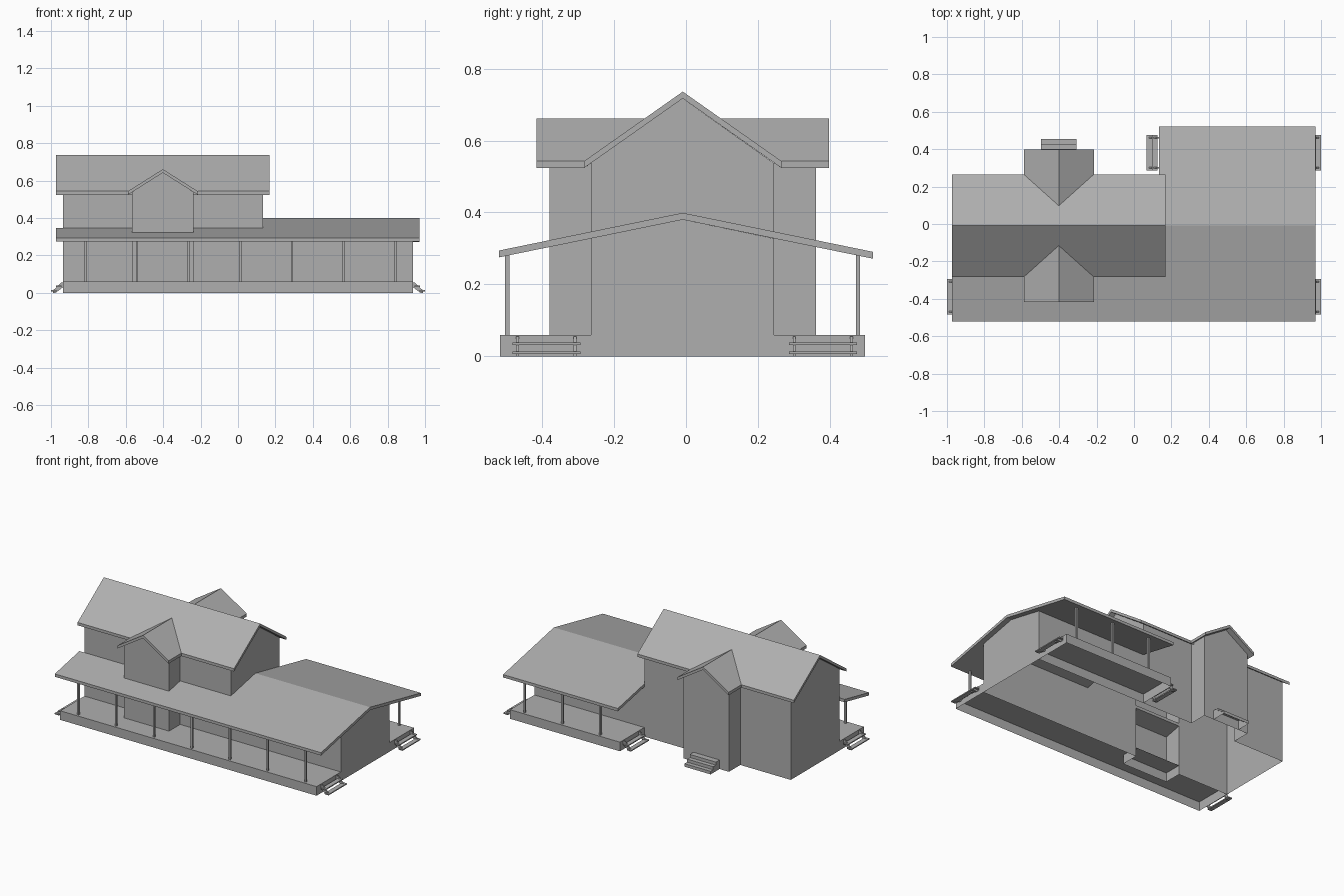
import bpy

if "Cube" in bpy.data.objects:
    bpy.data.objects.remove(bpy.data.objects["Cube"])

C = -0.009                      # ridge line in y
X0, X1, X2 = -0.935, 0.133, 0.935   # left end, tall/low break, right end
YF, YB = -0.264, 0.244          # main front and back walls
BX0, BX1, BXC = -0.567, -0.237, -0.402   # bay sides and centre
BYF, BYB = -0.38, 0.362         # bay front and back walls
DECK = 0.06

grey = bpy.data.materials.new("mid_grey")
grey.diffuse_color = (0.43, 0.43, 0.43, 1)
grey.use_nodes = True
grey.node_tree.nodes["Principled BSDF"].inputs["Base Color"].default_value = grey.diffuse_color


def mesh(name, polys):
    verts, faces = [], []
    for p in polys:
        faces.append(list(range(len(verts), len(verts) + len(p))))
        verts += p
    me = bpy.data.meshes.new(name)
    me.from_pydata(verts, [], faces)
    me.materials.append(grey)
    ob = bpy.data.objects.new(name, me)
    bpy.context.collection.objects.link(ob)
    return ob


def slab(name, top, dz):
    """Polygon thickened straight down."""
    n = len(top)
    low = [(x, y, z - dz) for x, y, z in top]
    sides = [[top[i], low[i], low[(i + 1) % n], top[(i + 1) % n]] for i in range(n)]
    return mesh(name, [top, low[::-1]] + sides)


def box(name, x0, x1, y0, y1, z0, z1):
    return slab(name, [(x0, y0, z1), (x1, y0, z1), (x1, y1, z1), (x0, y1, z1)], z1 - z0)


def wall(a, b, top, bottom=0.0):
    return [(*a, bottom), (*b, bottom), (*b, top), (*a, top)]


def upper_z(y):
    return 0.736 - 0.704 * abs(y - C)


def lower_z(y):
    return 0.399 - 0.205 * abs(y - C)


T = 0.019                       # roof thickness
HI = upper_z(YF) - T            # tall wall height
LO = lower_z(YF) - T            # low wall height

# Tall block walls: front and back runs either side of the bays, open below
walls = []
for y, by in ((YF, BYF), (YB, BYB)):
    walls += [wall((X0, y), (BX0, y), HI), wall((BX1, y), (X1, y), HI)]
    walls += [wall((x, y), (x, by), HI) for x in (BX0, BX1)]
    walls.append([(BX0, by, 0), (BX1, by, 0), (BX1, by, HI), (BXC, by, 0.643), (BX0, by, HI)])
walls.append([(X0, YF, 0), (X0, YB, 0), (X0, YB, HI), (X0, C, 0.717), (X0, YF, HI)])
walls.append([(X1, YF, LO), (X1, C, 0.380), (X1, YB, LO),
              (X1, YB, HI), (X1, C, 0.717), (X1, YF, HI)])
mesh("tall_walls", walls)

# Single storey wing walls
mesh("wing_walls", [
    wall((X1, YF), (X2, YF), LO), wall((X1, YB), (X2, YB), LO),
    [(X2, YF, 0), (X2, YB, 0), (X2, YB, LO), (X2, C, 0.380), (X2, YF, LO)]])

# Porch decks with skirts, open below
for name, x0, yo, yi in (("front_deck", X0, -0.517, YF), ("back_deck", X1, 0.498, YB)):
    mesh(name, [[(x0, yo, DECK), (X2, yo, DECK), (X2, yi, DECK), (x0, yi, DECK)],
                wall((x0, yo), (X2, yo), DECK),
                wall((x0, yo), (x0, yi), DECK), wall((X2, yo), (X2, yi), DECK)])

# Upper main roof
for name, s in (("upper_roof_front", -1), ("upper_roof_back", 1)):
    e = C + s * 0.274
    slab(name, [(-0.972, e, upper_z(e)), (0.169, e, upper_z(e)),
                (0.169, C, 0.736), (-0.972, C, 0.736)], T)

# Cross gable roofs, cut along the valleys
for name, s in (("front", -1), ("back", 1)):
    out = C + s * 0.407
    for side, hx in (("left", -1), ("right", 1)):
        ex = BXC + hx * 0.187
        slab(f"{name}_gable_roof_{side}",
             [(ex, out, 0.543), (ex, C + s * 0.274, 0.543),
              (BXC, C + s * 0.106, 0.661), (BXC, out, 0.661)], T)


# Lower roof: wing slopes and the porch strip beside the tall block
def lower_slope(name, x0, x1, y0, y1):
    slab(name, [(x0, y0, lower_z(y0)), (x1, y0, lower_z(y0)),
                (x1, y1, lower_z(y1)), (x0, y1, lower_z(y1))], T)


lower_slope("wing_roof_front", X1, 0.97, -0.52, C)
lower_slope("wing_roof_back", X1, 0.97, C, 0.52)
lower_slope("porch_roof", -0.972, X1, -0.52, YF)

# Porch posts
for i in range(7):
    x = -0.816 + 0.2763 * i
    for name, y in (("front_post", -0.497), ("back_post", 0.478)):
        if y < 0 or i >= 4:
            box(f"{name}_{i}", x - 0.006, x + 0.006, y - 0.006, y + 0.006,
                DECK, lower_z(y) - T + 0.003)


# Side steps: sloped stringers with two open treads
def side_steps(name, x, d, y0, y1):
    for k, y in enumerate((y0 + 0.011, y1 - 0.019)):
        prof = [(0, 0.055), (0.01, 0.055), (0.055, 0.012), (0.055, 0), (0.04, 0), (0, 0.03)]
        a = [(x + d * u, y, z) for u, z in prof]
        b = [(px, y + 0.008, pz) for px, _, pz in a]
        mesh(f"{name}_stringer_{k}", [a, b[::-1]] +
             [[a[i], b[i], b[(i + 1) % 6], a[(i + 1) % 6]] for i in range(6)])
    for k, (u, z) in enumerate(((0.008, 0.031), (0.035, 0.007))):
        xa, xb = sorted((x + d * u, x + d * (u + 0.03)))
        box(f"{name}_tread_{k}", xa, xb, y0, y1, z, z + 0.007)


side_steps("front_right_steps", X2, 1, -0.483, -0.294)
side_steps("front_left_steps", X0, -1, -0.483, -0.294)
side_steps("back_right_steps", X2, 1, 0.286, 0.475)
side_steps("back_left_steps", X1, -1, 0.286, 0.475)

# Steps at the back bay, open below: treads, risers and sides
SX0, SX1 = -0.498, -0.308
faces, y_in = [], BYB
for y, z in ((0.400, 0.06), (0.428, 0.04), (0.455, 0.02)):
    faces.append([(SX0, y_in, z), (SX1, y_in, z), (SX1, y, z), (SX0, y, z)])
    faces.append(wall((SX0, y), (SX1, y), z, z - 0.02))
    faces += [wall((x, y_in), (x, y), z) for x in (SX0, SX1)]
    y_in = y
mesh("back_bay_steps", faces)
